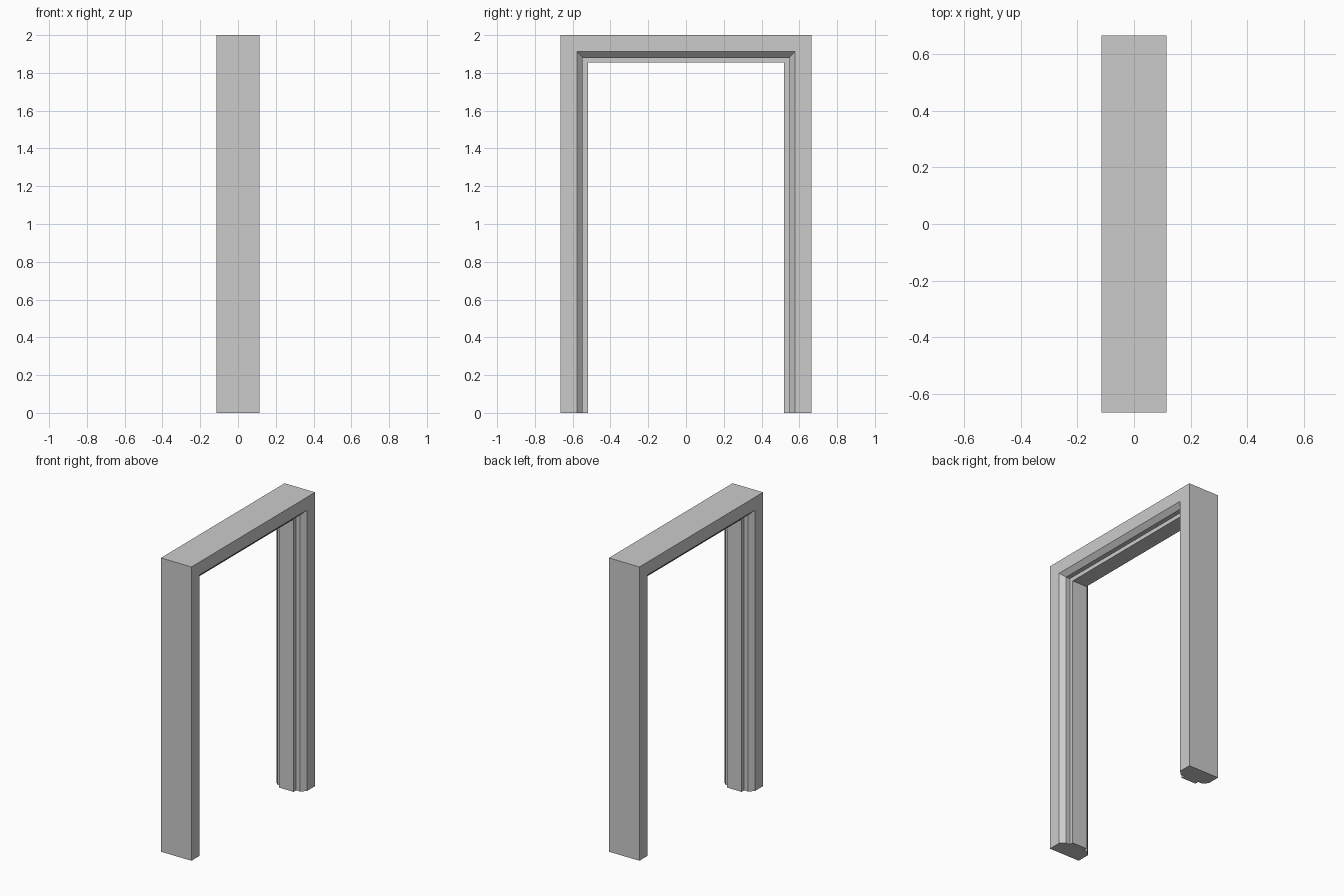
import bpy
import bmesh

if "Cube" in bpy.data.objects:
    bpy.data.objects.remove(bpy.data.objects["Cube"])

HALF_WIDTH, HEIGHT = 0.665, 2.0

# Half cross-section: (depth along x, distance inward from the outer edge)
half = [(0.115, 0.0), (0.115, 0.088), (0.085, 0.118), (0.055, 0.118), (0.055, 0.145)]
profile = half + [(-x, d) for x, d in reversed(half)]


def ring(bm, side, top):
    """One mitred copy of the profile at a foot or an upper corner."""
    return [bm.verts.new((x, side * (HALF_WIDTH - d), HEIGHT - d if top else 0.0))
            for x, d in profile]


bm = bmesh.new()

# Sweep the profile up one jamb, across the head and down the other jamb
rings = [ring(bm, s, t) for s, t in ((-1, False), (-1, True), (1, True), (1, False))]
n = len(profile)
for a, b in zip(rings, rings[1:]):
    for i in range(n):
        j = (i + 1) % n
        bm.faces.new((a[i], a[j], b[j], b[i]))

# Close the feet
bm.faces.new(rings[0])
bm.faces.new(rings[-1])
bmesh.ops.recalc_face_normals(bm, faces=bm.faces)

mesh = bpy.data.meshes.new("door_frame")
bm.to_mesh(mesh)
bm.free()
frame = bpy.data.objects.new("door_frame", mesh)
bpy.context.collection.objects.link(frame)
